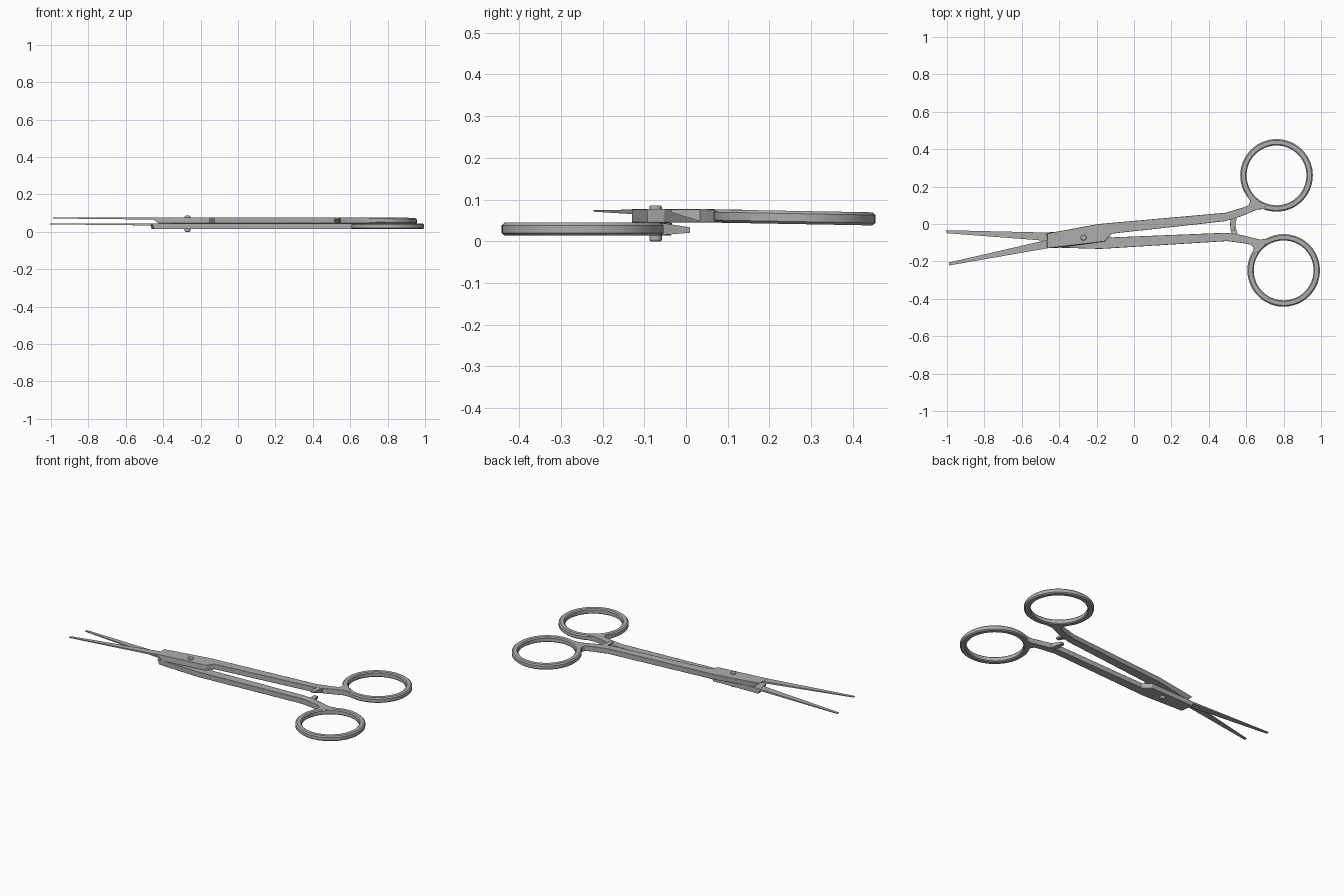
import bpy, bmesh, math
from mathutils import Vector, Matrix

cube = bpy.data.objects.get("Cube")
if cube:
    bpy.data.objects.remove(cube, do_unlink=True)

steel = bpy.data.materials.new("brushed steel grey")
steel.use_nodes = True
GREY = (0.42, 0.42, 0.42, 1)
steel.diffuse_color = GREY
steel.node_tree.nodes["Principled BSDF"].inputs["Base Color"].default_value = GREY

PIVOT = Vector((-0.27, -0.073))
AXIS = 0.075        # angle of the line midway between the two arms
THICK = 0.032


def mirror(p):
    """Reflect a plan point across the line midway between the arms."""
    d = Matrix.Rotation(-AXIS, 2) @ (Vector(p) - PIVOT)
    return PIVOT + Matrix.Rotation(AXIS, 2) @ Vector((d.x, -d.y))


def finish(name, bm, bevel=0.0):
    bmesh.ops.recalc_face_normals(bm, faces=bm.faces)
    mesh = bpy.data.meshes.new(name)
    bm.to_mesh(mesh)
    bm.free()
    mesh.materials.append(steel)
    ob = bpy.data.objects.new(name, mesh)
    bpy.context.collection.objects.link(ob)
    if bevel:
        mod = ob.modifiers.new("soft edges", "BEVEL")
        mod.width = bevel
        mod.segments = 2
        mod.limit_method = "ANGLE"
        mod.angle_limit = math.radians(40)
    bpy.ops.object.select_all(action="DESELECT")
    ob.select_set(True)
    bpy.context.view_layer.objects.active = ob
    bpy.ops.object.shade_smooth_by_angle(angle=math.radians(35))
    return ob


def prism(name, low, high, bevel=0.0):
    """Solid between two matching loops of 3D points."""
    bm = bmesh.new()
    a = [bm.verts.new(p) for p in low]
    b = [bm.verts.new(p) for p in high]
    bm.faces.new(a[::-1])
    bm.faces.new(b)
    for i in range(len(a)):
        j = (i + 1) % len(a)
        bm.faces.new((a[i], a[j], b[j], b[i]))
    return finish(name, bm, bevel)


SHAFT = [(-0.465, -0.05), (-0.465, -0.13), (-0.155, -0.093), (-0.122, -0.052),
         (0.487, 0.015), (0.57, 0.04), (0.66, 0.078), (0.71, 0.08),
         (0.69, 0.105), (0.645, 0.14), (0.605, 0.155), (0.622, 0.12),
         (0.612, 0.1), (0.58, 0.087), (0.487, 0.06), (-0.19, 0.0)]
JAW = [(-0.43, -0.077), (-0.99, -0.206), (-0.99, -0.222), (-0.43, -0.124)]
SPUR = [(0.515, 0.04), (0.515, -0.035), (0.538, -0.035), (0.55, 0.04)]
RING = (0.762, 0.26)


def arm(side, z0, flip, drop, undercut, spur_z):
    def at(p, z):
        q = mirror(p) if flip else Vector(p)
        return (q.x, q.y, z0 + z - drop * max(0, p[1] - 0.06))

    # handle shaft, flaring into the joint block and the ring neck
    low = [(x + (undercut if x < -0.4 else 0), y) for x, y in SHAFT]
    prism(side + "_shaft", [at(p, 0) for p in low],
          [at(p, THICK) for p in SHAFT], 0.002)

    # slender tapering jaw
    prism(side + "_jaw",
          [at(p, 0.026 if p[0] < -0.9 else 0.02) for p in JAW],
          [at(p, 0.030 if p[0] < -0.9 else 0.031) for p in JAW])

    # wedge-shaped ratchet spur
    prism(side + "_ratchet_spur",
          [at(p, spur_z[0] if p[1] < 0 else 0.001) for p in SPUR],
          [at(p, spur_z[1] if p[1] < 0 else THICK - 0.001) for p in SPUR])

    # finger ring: rectangular section with rounded edges, swept round
    bm = bmesh.new()
    loops, steps = [], 64
    for i in range(steps):
        t = math.tau * i / steps
        loop = []
        for r, z in ((0.16, 0.005), (0.166, 0), (0.187, 0), (0.194, 0.006),
                     (0.194, 0.025), (0.187, 0.0315), (0.166, 0.0315), (0.16, 0.026)):
            p = (RING[0] + r * math.cos(t), RING[1] + r * math.sin(t))
            loop.append(bm.verts.new(at(p, z)))
        loops.append(loop)
    for i in range(steps):
        a, b = loops[i], loops[(i + 1) % steps]
        for k in range(len(a)):
            m = (k + 1) % len(a)
            bm.faces.new((a[k], a[m], b[m], b[k]))
    finish(side + "_finger_ring", bm)


arm("upper", 0.045, False, 0.018, 0.04, (0.024, 0.031))
arm("lower", 0.0135, True, 0.0, 0.01, (0.007, 0.02))

# pivot pin with domed ends
bm = bmesh.new()
bmesh.ops.create_cone(bm, cap_ends=True, segments=24, radius1=0.015, radius2=0.015,
                      depth=0.086,
                      matrix=Matrix.Translation((PIVOT.x, PIVOT.y, 0.043)))
finish("pivot_pin", bm, 0.004)
